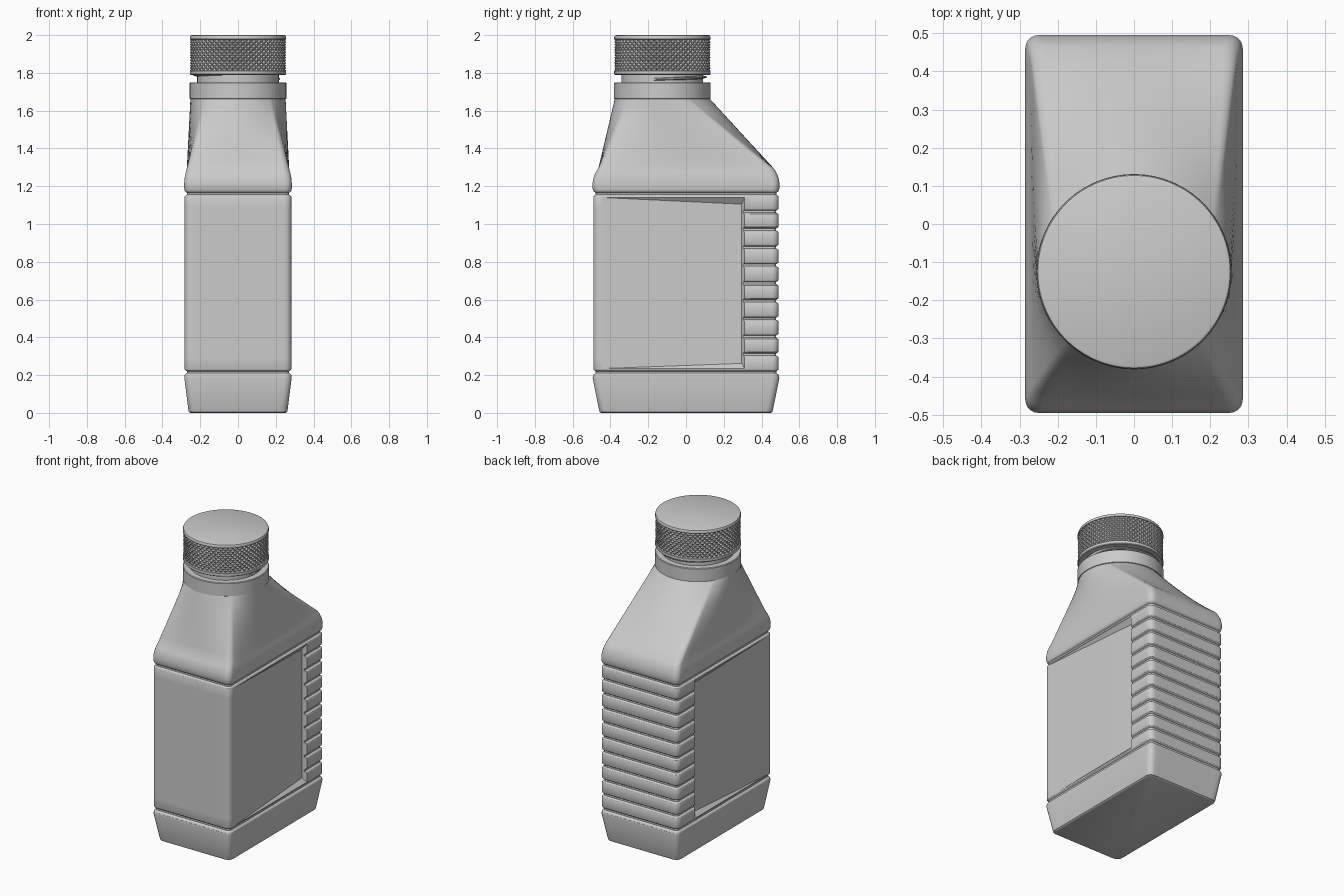
import bpy, bmesh, math
from math import pi, sin, cos, radians

if "Cube" in bpy.data.objects:
    bpy.data.objects.remove(bpy.data.objects["Cube"])

CY = -0.125          # neck axis in y
R = 0.035            # corner radius of the body


def lerp(a, b, t):
    return a + (b - a) * t


def steps(n):
    return [i / n for i in range(n + 1)]


def finish(bm, name, smooth=True, angle=28):
    bmesh.ops.recalc_face_normals(bm, faces=bm.faces)
    me = bpy.data.meshes.new(name)
    bm.to_mesh(me)
    bm.free()
    ob = bpy.data.objects.new(name, me)
    bpy.context.collection.objects.link(ob)
    if smooth:
        shade(ob, angle)
    return ob


def shade(ob, angle):
    bpy.ops.object.select_all(action='DESELECT')
    ob.select_set(True)
    bpy.context.view_layer.objects.active = ob
    bpy.ops.object.shade_smooth_by_angle(angle=radians(angle))


def loft(rings):
    bm = bmesh.new()
    vs = [[bm.verts.new(p) for p in ring] for ring in rings]
    n = len(vs[0])
    for a, b in zip(vs, vs[1:]):
        for i in range(n):
            j = (i + 1) % n
            bm.faces.new((a[i], a[j], b[j], b[i]))
    bm.faces.new(vs[0][::-1])
    bm.faces.new(vs[-1])
    return bm


def mirrored(half):
    return half + [(-x, y, z) for x, y, z in half[-2:0:-1]]


# half outline from front middle to back middle; extra side stops where the ribs begin
SIDE = [i / 14 for i in range(12)] + [0.808, 0.824, 0.88, 0.94, 1.0]


def rect_ring(hx, hy, z, d=0.0, rib=0.0):
    """Rounded rectangle, inset d all round and rib on the rear part only."""
    half = []

    def add(x, y, nx, ny, rear):
        k = d + (rib if rear else 0)
        half.append((x - nx * k, y - ny * k, z))
    for t in steps(9)[:-1]:
        add((hx - R) * t, -hy, 0, -1, False)
    for t in steps(5)[:-1]:
        a = lerp(-pi / 2, 0, t)
        add(hx - R + R * cos(a), -hy + R + R * sin(a), cos(a), sin(a), False)
    for t in SIDE[:-1]:
        add(hx, lerp(-hy + R, hy - R, t), 1, 0, t > 0.82)
    for t in steps(5)[:-1]:
        a = lerp(0, pi / 2, t)
        add(hx - R + R * cos(a), hy - R + R * sin(a), cos(a), sin(a), True)
    for t in steps(9):
        add((hx - R) * (1 - t), hy, 0, 1, True)
    return mirrored(half)


def circle_ring(r, z):
    """Circle with points matching those of rect_ring."""
    angs = [lerp(-90, -50, t) for t in steps(9)[:-1]]
    angs += [lerp(-50, -45, t) for t in steps(5)[:-1]]
    angs += [lerp(-45, 31, t) for t in SIDE[:-1]]
    angs += [lerp(31, 36, t) for t in steps(5)[:-1]]
    angs += [lerp(36, 90, t) for t in steps(9)]
    return mirrored([(r * cos(radians(a)), CY + r * sin(radians(a)), z) for a in angs])


# bottle: tapered base, grooved body, lofted shoulder, round neck
HX, HY = 0.283, 0.491
rings = [rect_ring(0.252, 0.448, 0.0), rect_ring(0.260, 0.457, 0.005),
         rect_ring(0.263, 0.461, 0.018), rect_ring(0.284, 0.494, 0.185),
         rect_ring(0.283, 0.492, 0.197)]
GROOVE = [(-0.018, 0), (-0.012, 0.003), (-0.005, 0.014), (0.005, 0.014), (0.012, 0.003), (0.018, 0)]
for k in range(11):
    zc = 0.215 + 0.0945 * k
    for dz, dep in GROOVE:
        if k in (0, 10):
            rings.append(rect_ring(HX, HY, zc + dz, d=dep * 0.9))
        else:
            rings.append(rect_ring(HX, HY, zc + dz, rib=dep))
rings += [rect_ring(0.285, 0.495, 1.19), rect_ring(0.285, 0.495, 1.215),
          rect_ring(0.282, 0.490, 1.245), rect_ring(0.277, 0.479, 1.272)]
low, high = rect_ring(0.271, 0.464, 1.295), circle_ring(0.252, 1.662)
for t in steps(8):
    rings.append([tuple(lerp(a, b, t) for a, b in zip(p, q)) for p, q in zip(low, high)])
rings += [circle_ring(r, z) for r, z in
          [(0.256, 1.664), (0.256, 1.746), (0.252, 1.75), (0.216, 1.75), (0.216, 1.83)]]
bottle = finish(loft(rings), "bottle", smooth=False)

# wedge-shaped label recess on both sides
for s in (1, -1):
    bm = bmesh.new()
    pts = [(x, y, z) for x in (HX, 0.34) for y in (-0.44, 0.31) for z in (0.235, 1.14)]
    pts += [(HX - 0.026, 0.295, 0.262), (HX - 0.026, 0.295, 1.105)]
    for x, y, z in pts:
        bm.verts.new((s * x, y, z))
    bmesh.ops.convex_hull(bm, input=bm.verts)
    cutter = finish(bm, "label_recess_cutter", smooth=False)
    cutter.hide_render = True
    m = bottle.modifiers.new("label_recess", 'BOOLEAN')
    m.operation, m.solver, m.object = 'DIFFERENCE', 'EXACT', cutter
    bpy.context.view_layer.objects.active = bottle
    bpy.ops.object.modifier_apply(modifier=m.name)
    bpy.data.objects.remove(cutter)
shade(bottle, 28)

# cap with diamond knurling
N, ROWS, RC = 104, 12, 0.255
Z0, Z1 = 1.812, 1.978
bm = bmesh.new()


def cap_ring(r, z, row=None):
    out = []
    for i in range(N):
        rr = r if row is None or (i + row) % 2 else r - 0.011
        a = 2 * pi * i / N
        out.append(bm.verts.new((rr * cos(a), CY + rr * sin(a), z)))
    return out


cap = [cap_ring(r, z) for r, z in [(0.2, 1.83), (0.2, 1.79), (0.251, 1.79), (RC, 1.794), (RC, 1.811)]]
first = len(cap)
cap += [cap_ring(RC, lerp(Z0, Z1, j / ROWS), j) for j in range(ROWS + 1)]
last = len(cap) - 1
cap += [cap_ring(r, z) for r, z in [(RC, 1.979), (RC, 1.99), (0.252, 1.997), (0.245, 2.0)]]
for j, (a, b) in enumerate(zip(cap, cap[1:])):
    for i in range(N):
        k = (i + 1) % N
        if first <= j < last:
            # split each cell along the valley so the bumps become diamonds
            if (i + j - first) % 2 == 0:
                tris = ((a[i], a[k], b[k]), (a[i], b[k], b[i]))
            else:
                tris = ((a[i], a[k], b[i]), (a[k], b[k], b[i]))
            for t in tris:
                bm.faces.new(t)
        else:
            bm.faces.new((a[i], a[k], b[k], b[i]))
bm.faces.new(cap[-1])
bm.faces.new(cap[0][::-1])
finish(bm, "cap", angle=25)

# screw thread emerging below the cap
bm = bmesh.new()
prev = None
for i in range(73):
    t = i / 72
    a = radians(-15 + 400 * t)
    h = 0.018 * min(1, 8 * t)
    z = 1.766 + 0.045 * t
    cur = [bm.verts.new((r * cos(a), CY + r * sin(a), z + dz)) for r, dz in
           [(0.212, -0.009), (0.217 + h, -0.003), (0.217 + h, 0.003), (0.212, 0.009)]]
    if prev:
        for k in range(4):
            bm.faces.new((prev[k], prev[(k + 1) % 4], cur[(k + 1) % 4], cur[k]))
    else:
        bm.faces.new(cur)
    prev = cur
bm.faces.new(prev[::-1])
finish(bm, "neck_thread")
